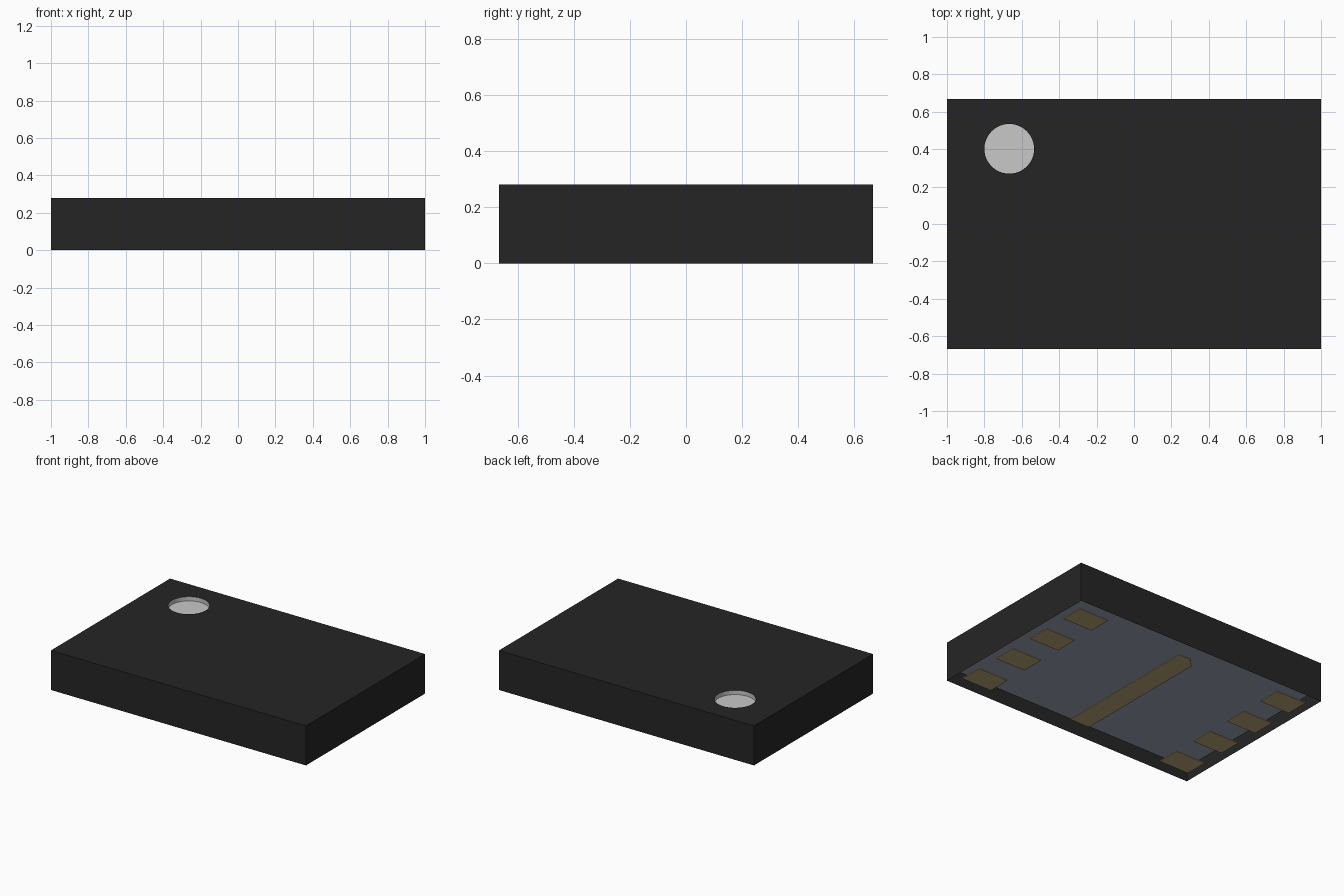
import bpy
import bmesh
import math

cube = bpy.data.objects.get("Cube")
if cube:
    bpy.data.objects.remove(cube, do_unlink=True)

LENGTH, WIDTH, HEIGHT = 2.0, 1.334, 0.28
RECESS = 0.10                      # depth of the hollow underside
DOT_X, DOT_Y, DOT_R, DOT_DEPTH = -0.667, 0.402, 0.133, 0.03
PLATE = 0.006                      # contact thickness


def material(name, r, g, b):
    mat = bpy.data.materials.new(name)
    mat.use_nodes = True
    mat.diffuse_color = (r, g, b, 1)
    bsdf = next(n for n in mat.node_tree.nodes if n.type == 'BSDF_PRINCIPLED')
    bsdf.inputs["Base Color"].default_value = (r, g, b, 1)
    return mat


black = material("black plastic", 0.0194, 0.0186, 0.0186)
light = material("light grey", 0.58, 0.58, 0.58)
slate = material("slate grey", 0.35, 0.38, 0.48)
gold = material("dull gold", 0.52, 0.40, 0.185)


def make_object(name, bm, mats):
    bmesh.ops.recalc_face_normals(bm, faces=bm.faces)
    mesh = bpy.data.meshes.new(name)
    bm.to_mesh(mesh)
    bm.free()
    for mat in mats:
        mesh.materials.append(mat)
    obj = bpy.data.objects.new(name, mesh)
    bpy.context.collection.objects.link(obj)
    return obj


def plate(name, outline):
    """Thin contact plate lying on the ground plane."""
    bm = bmesh.new()
    face = bm.faces.new([bm.verts.new((x, y, 0)) for x, y in outline])
    top = bmesh.ops.extrude_face_region(bm, geom=[face])["geom"]
    verts = [v for v in top if isinstance(v, bmesh.types.BMVert)]
    bmesh.ops.translate(bm, verts=verts, vec=(0, 0, PLATE))
    return make_object(name, bm, [gold])


# Package body: a box with a thin-walled hollow underside
bm = bmesh.new()
bmesh.ops.create_cube(bm, size=1)
bmesh.ops.scale(bm, vec=(LENGTH, WIDTH, HEIGHT), verts=bm.verts)
bmesh.ops.translate(bm, vec=(0, 0, HEIGHT / 2), verts=bm.verts)
under = min(bm.faces, key=lambda f: f.calc_center_median().z)
bmesh.ops.inset_region(bm, faces=[under], thickness=0.004)
bmesh.ops.translate(bm, verts=under.verts, vec=(0, 0, RECESS))
body = make_object("package_body", bm, [black, light, slate])

# Round orientation dimple sunk into the top
bm = bmesh.new()
bmesh.ops.create_cone(bm, cap_ends=True, segments=48,
                      radius1=DOT_R, radius2=DOT_R, depth=2 * DOT_DEPTH)
bmesh.ops.translate(bm, vec=(DOT_X, DOT_Y, HEIGHT), verts=bm.verts)
cutter = make_object("dimple_cutter", bm, [])
cutter.hide_render = True

bpy.context.view_layer.objects.active = body
cut = body.modifiers.new("dimple", 'BOOLEAN')
cut.operation = 'DIFFERENCE'
cut.solver = 'EXACT'
cut.object = cutter
bpy.ops.object.modifier_apply(modifier=cut.name)
bpy.data.objects.remove(cutter, do_unlink=True)

# Colour the dimple and the recessed underside by position
for poly in body.data.polygons:
    c = poly.center
    in_dot = math.hypot(c.x - DOT_X, c.y - DOT_Y) < DOT_R + 0.01
    if in_dot and HEIGHT - DOT_DEPTH - 0.005 < c.z < HEIGHT - 0.005:
        poly.material_index = 1
    elif poly.normal.z < -0.9 and abs(c.z - RECESS) < 0.01:
        poly.material_index = 2
    else:
        poly.material_index = 0

bpy.ops.object.select_all(action='DESELECT')
body.select_set(True)
bpy.ops.object.shade_smooth_by_angle(angle=math.radians(30))

# Two rows of four contact pads
for side, label in ((1, "left"), (-1, "right")):
    for i in range(4):
        x, y = side * 0.822, -0.5 + i / 3
        hx, hy = 0.117, 0.083
        plate(f"contact_pad_{label}_{i + 1}",
              [(x - hx, y - hy), (x + hx, y - hy),
               (x + hx, y + hy), (x - hx, y + hy)])

# Central bar with one clipped corner
bx, by, clip = 0.077, 0.54, 0.06
plate("centre_bar", [(-bx, -by), (bx, -by), (bx, by),
                     (-bx + clip, by), (-bx, by - clip)])
